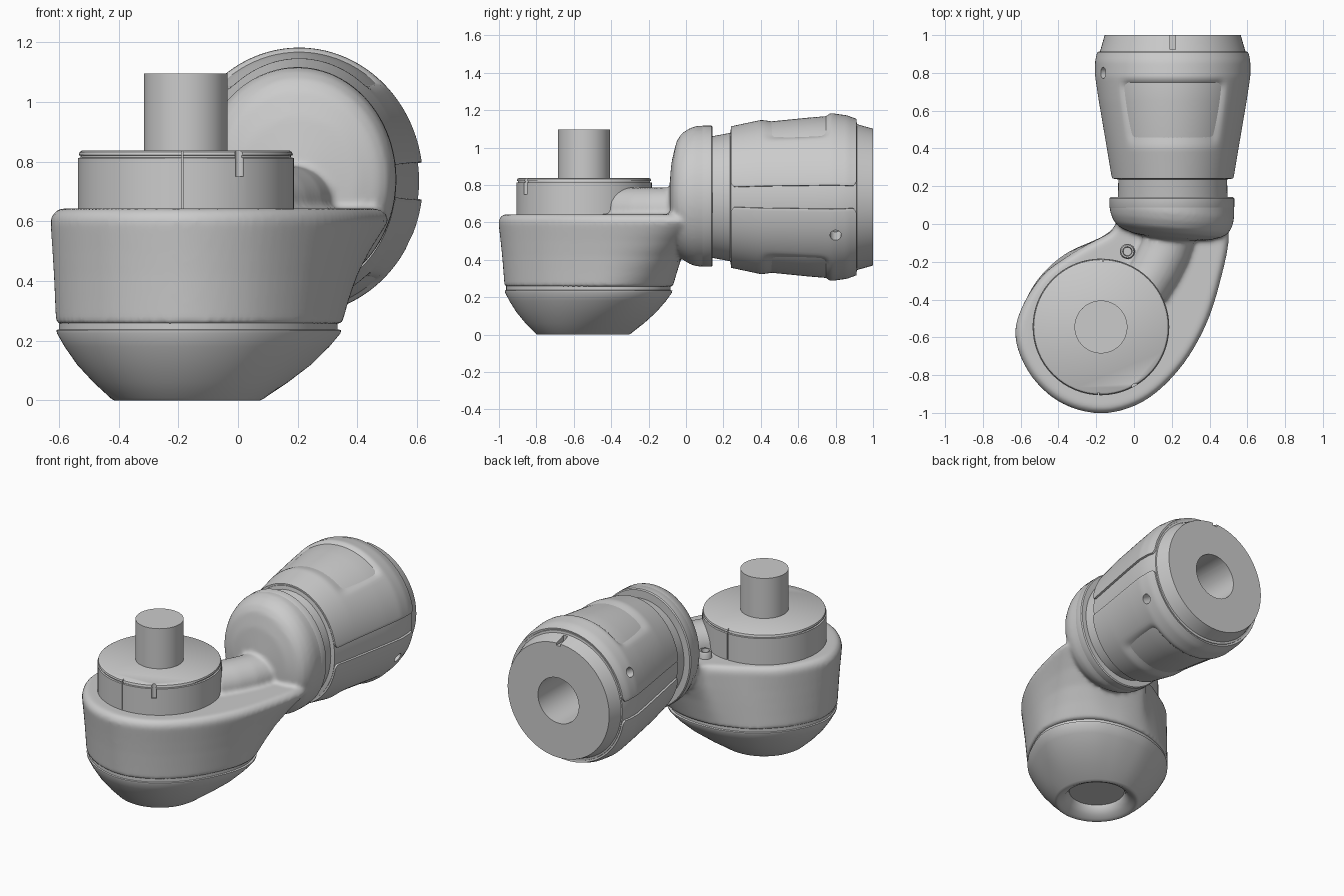
import bpy, bmesh, math
from mathutils import Vector, Matrix

if "Cube" in bpy.data.objects:
    bpy.data.objects.remove(bpy.data.objects["Cube"])

C = Vector((-0.175, -0.545))      # axis of the round housing
HX, HZ = 0.205, 0.735             # axis of the handle (along y)


def add_loft(bm, rings):
    """Closed skin through rings of equal point count, capped at both ends."""
    rows = [[bm.verts.new(p) for p in r] for r in rings]
    n = len(rows[0])
    for a, b in zip(rows, rows[1:]):
        for i in range(n):
            bm.faces.new((a[i], a[(i + 1) % n], b[(i + 1) % n], b[i]))
    bm.faces.new(rows[0])
    bm.faces.new(rows[-1])


def to_object(name, bm):
    bmesh.ops.recalc_face_normals(bm, faces=bm.faces[:])
    me = bpy.data.meshes.new(name)
    bm.to_mesh(me)
    bm.free()
    ob = bpy.data.objects.new(name, me)
    bpy.context.collection.objects.link(ob)
    return ob


def loft(name, rings):
    bm = bmesh.new()
    add_loft(bm, rings)
    return to_object(name, bm)


def finish(ob, angle=35, cutters=()):
    """Cut, apply modifiers and shade smooth."""
    for c in cutters:
        m = ob.modifiers.new("cut", 'BOOLEAN')
        m.object, m.operation, m.solver = c, 'DIFFERENCE', 'EXACT'
    bpy.ops.object.select_all(action='DESELECT')
    bpy.context.view_layer.objects.active = ob
    ob.select_set(True)
    for m in ob.modifiers[:]:
        bpy.ops.object.modifier_apply(modifier=m.name)
    bpy.ops.object.shade_smooth_by_angle(angle=math.radians(angle))
    for c in cutters:
        bpy.data.objects.remove(c)
    return ob


def circle_z(z, r, c=C, n=64):
    return [(c[0] + r * math.cos(t * math.tau / n), c[1] + r * math.sin(t * math.tau / n), z) for t in range(n)]


def ellipse_y(y, rx, rz, cx=HX, cz=HZ, n=96, skew=0):
    out = []
    for t in range(n):
        a = t * math.tau / n
        out.append((cx + rx * math.cos(a), y - skew * rx * math.cos(a), cz + rz * math.sin(a)))
    return out


def rod(name, a, b, r, n=24):
    a, b = Vector(a), Vector(b)
    q = (b - a).to_track_quat('Z', 'Y').to_matrix()
    ring = [q @ Vector((r * math.cos(i * math.tau / n), r * math.sin(i * math.tau / n), 0)) for i in range(n)]
    return loft(name, [[a + p for p in ring], [b + p for p in ring]])


def box(name, loc, size):
    bm = bmesh.new()
    bmesh.ops.create_cube(bm, size=1, matrix=Matrix.Translation(loc) @ Matrix.Diagonal((*size, 1)))
    return to_object(name, bm)


def smooth_closed(pts, sub=6):
    out, n = [], len(pts)
    for i in range(n):
        a, b, c, d = (Vector(pts[(i + k) % n]) for k in (-1, 0, 1, 2))
        for s in range(sub):
            t = s / sub
            out.append(0.5 * (2 * b + (c - a) * t + (2 * a - 5 * b + 4 * c - d) * t * t + (3 * b - a - 3 * c + d) * t ** 3))
    return out


# Housing outlines: teardrop at the top, near-round at the bottom
TOP = smooth_closed([(-.627, -.545), (-.567, -.77), (-.40, -.94), (-.175, -1.003), (.05, -.94), (.24, -.77),
                     (.38, -.54), (.465, -.28), (.505, -.06), (.45, .04), (.2, .06), (-.06, .04),
                     (-.12, -.04), (-.30, -.14), (-.50, -.29)])
LOW = smooth_closed([(-.61, -.545), (-.55, -.75), (-.39, -.905), (-.175, -.97), (.03, -.912), (.2, -.76),
                     (.31, -.56), (.348, -.40), (.31, -.25), (.2, -.13), (.06, -.08), (-.08, -.072),
                     (-.22, -.095), (-.39, -.175), (-.538, -.335)])
MID = Vector((-.1, -.5))


def level(z, t, scale=1.0):
    return [(*(MID + (a.lerp(b, t) - MID) * scale), z) for a, b in zip(LOW, TOP)]


# Housing: tapered body, collar and raised tube blended into one skin
bm = bmesh.new()
add_loft(bm, [level(z, t, s) for z, t, s in (
    (.255, 0, 1), (.34, .2, 1), (.42, .4, 1), (.5, .65, 1), (.58, .93, 1),
    (.605, 1, 1), (.628, 1, .98), (.643, 1, .94))])
add_loft(bm, [ellipse_y(y, rx, rz, .2, .74, skew=.09) for y, rx, rz in (
    (-.085, .06, .07), (-.068, .2, .21), (-.045, .27, .30), (-.02, .302, .337),
    (.02, .322, .363), (.06, .33, .376))] + [ellipse_y(.135, .33, .376, .2, .74)])
add_loft(bm, [[(cx + .122 * math.cos(a), cy + .05 * math.cos(a) * -1, .662 + .124 * math.sin(a))
               for a in (i * math.tau / 32 for i in range(32))]
              for cx, cy in ((.04, -.36), (.11, -.25), (.16, -.15), (.21, .0))])
housing = to_object("housing", bm)
m = housing.modifiers.new("blend", 'REMESH')
m.mode, m.voxel_size = 'VOXEL', .0125
m = housing.modifiers.new("soften", 'SMOOTH')
m.factor, m.iterations = .5, 5
finish(housing, 70)

# Crisp ring at the back of the collar
finish(loft("collar_ring", [ellipse_y(y, .331 + d, .377 + d, .2, .74) for y, d in
                            ((.07, -.01), (.09, 0), (.136, 0), (.142, -.006))]))


# Bottom cap with a dished recess
def cap_ring(z, f):
    out = []
    for p in LOW:
        q = Vector((-.17, -.55)) + (p - C).normalized() * .25
        out.append((*q.lerp(p, f), z))
    return out


def cap_circle(z, r):
    return [(*(Vector((-.17, -.55)) + (p - C).normalized() * r), z) for p in LOW]


finish(loft("bottom_cap", [cap_circle(.07, .165), cap_circle(.05, .17), cap_circle(.02, .195), cap_circle(.006, .222),
                           cap_circle(0, .235), cap_circle(0, .246)] +
            [cap_ring(z, f) for z, f in ((.006, .03), (.06, .34), (.12, .63), (.18, .85), (.225, .985),
                                         (.235, .99), (.238, .95), (.29, .95))]), 40)

# Round top disc with a groove, a notch and two fine seams
disc = loft("top_disc", [circle_z(z, r) for z, r in (
    (.58, .362), (.812, .362), (.814, .353), (.82, .353), (.822, .359), (.832, .356), (.838, .347))])
finish(disc, 35, [rod("notch_cutter", (.005, -.858, .75), (.005, -.858, .9), .015),
                  box("seam_front", (-.187, -.907, .75), (.006, .03, .3)),
                  box("seam_back", (-.165, -.183, .75), (.006, .03, .3))])

# Stem
finish(loft("stem", [circle_z(.8, .14), circle_z(1.095, .14)]))

# Small ring screw beside the disc
sc = (-.035, -.145)
finish(loft("screw", [circle_z(z, r, sc, 24) for z, r in (
    (.6, .04), (.675, .04), (.685, .034), (.685, .025), (.66, .022))]))

# Handle core: neck, tapered body and end cone, bored from the back
PAD = [(.24, .325, .378), (.4, .352, .412), (.65, .395, .437), (.78, .415, .448), (.86, .415, .437), (.912, .405, .418)]
core = loft("handle_core", [ellipse_y(*r) for r in [(.1, .29, .32), (.14, .29, .325), (.236, .288, .343), (.24, .313, .366)]
                            + [(y, a - .013, b - .013) for y, a, b in PAD[1:]]
                            + [(.914, .385, .39), (1.0, .36, .366)]])
PIN = Vector((.875, 0, -.485))    # direction of the cross-drilled pin hole


def pin_hole(s):
    c = Vector((HX, .8, HZ))
    return rod("pin_cutter", c + PIN * s * .33, c + PIN * s * .6, .03)


finish(core, 35, [rod("bore_cutter", (HX, .5, HZ), (HX, 1.1, HZ), .145, 48),
                  box("end_slot", (HX, .97, 1.11), (.03, .09, .05)), pin_hole(1), pin_hole(-1)])


# Grip pads: upper and lower shells with a thumb scoop
def step(a, b, x):
    t = max(0, min(1, (x - a) / (b - a)))
    return t * t * (3 - 2 * t)


def pad_radii(y):
    for (y0, a0, b0), (y1, a1, b1) in zip(PAD, PAD[1:]):
        if y <= y1:
            t = (y - y0) / (y1 - y0)
            return a0 + (a1 - a0) * t, b0 + (b1 - b0) * t
    return PAD[-1][1:]


for name, side in (("grip_upper", 1), ("grip_lower", -1)):
    bm = bmesh.new()
    rows = []
    ys = [.24, .246, .256] + [.27 + .0156 * i for i in range(40)] + [.896, .906, .912]
    for y in ys:
        edge = min(y - .24, .912 - y)
        lo = 8.2 + 3.5 * (1 - min(1, edge / .02)) ** 2
        rx, rz = pad_radii(y)
        row = []
        for i in range(73):
            deg = lo + (180 - 2 * lo) * i / 72
            u = abs(deg - 90)
            k = 1 - .075 * step(45, 35, u) * step(.775, .715, y) * step(.39, .48, y) * (.45 + .55 * step(.4, .7, y))
            a = math.radians(deg)
            row.append(bm.verts.new((HX + rx * k * math.cos(a), y, HZ + side * rz * k * math.sin(a))))
        rows.append(row)
    for a, b in zip(rows, rows[1:]):
        for i in range(72):
            f = (a[i], a[i + 1], b[i + 1], b[i])
            bm.faces.new(f if side < 0 else f[::-1])
    pad = to_object(name, bm)
    if pad.data.polygons[1500].normal.z * side < 0:
        pad.data.flip_normals()
    m = pad.modifiers.new("thickness", 'SOLIDIFY')
    m.thickness, m.offset = .05, -1
    m = pad.modifiers.new("round", 'BEVEL')
    m.width, m.segments, m.limit_method, m.angle_limit = .006, 2, 'ANGLE', math.radians(50)
    finish(pad, 40, [pin_hole(-side)])
